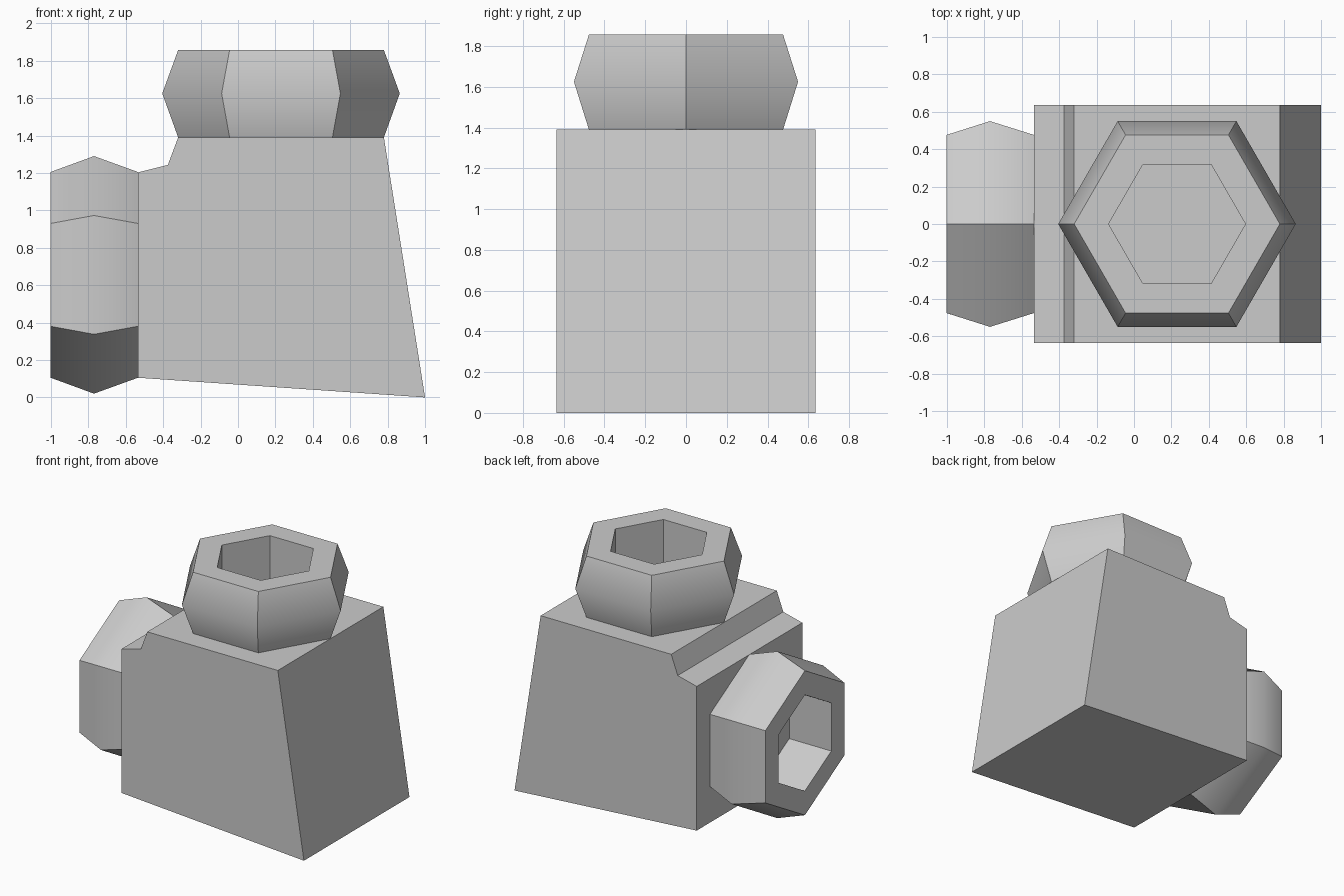
import bpy, bmesh, math
from mathutils import Matrix

if "Cube" in bpy.data.objects:
    bpy.data.objects.remove(bpy.data.objects["Cube"])


def make_object(name, bm, matrix=None):
    bmesh.ops.recalc_face_normals(bm, faces=bm.faces[:])
    mesh = bpy.data.meshes.new(name)
    bm.to_mesh(mesh)
    bm.free()
    obj = bpy.data.objects.new(name, mesh)
    if matrix is not None:
        obj.matrix_world = matrix
    bpy.context.collection.objects.link(obj)
    return obj


def hex_socket(name, matrix):
    """Hexagonal collar bulging at mid height, with a blind hexagonal hole."""
    bm = bmesh.new()
    rings = []
    # (radius, height) from the base, over the rim, down into the hole
    for r, h in [(0.55, 0), (0.635, 0.235), (0.55, 0.467), (0.366, 0.467), (0.366, 0.113)]:
        rings.append([bm.verts.new((r * math.cos(i * math.pi / 3),
                                    r * math.sin(i * math.pi / 3), h)) for i in range(6)])
    for a, b in zip(rings, rings[1:]):
        for i in range(6):
            j = (i + 1) % 6
            bm.faces.new((a[i], a[j], b[j], b[i]))
    bm.faces.new(rings[-1])
    bm.faces.new(rings[0][::-1])
    obj = make_object(name, bm, matrix)
    # smooth over the bulge, sharp at the six corners
    bpy.ops.object.select_all(action='DESELECT')
    obj.select_set(True)
    bpy.context.view_layer.objects.active = obj
    bpy.ops.object.shade_smooth_by_angle(angle=math.radians(42))
    return obj


# Elbow body: side profile extruded across y
profile = [(1.0, 0), (0.78, 1.39), (-0.32, 1.39), (-0.375, 1.243), (-0.535, 1.203), (-0.535, 0.105)]
bm = bmesh.new()
face = bm.faces.new([bm.verts.new((x, -0.635, z)) for x, z in profile])
ext = bmesh.ops.extrude_face_region(bm, geom=[face])
bmesh.ops.translate(bm, vec=(0, 1.27, 0),
                    verts=[g for g in ext["geom"] if isinstance(g, bmesh.types.BMVert)])
make_object("elbow_body", bm)

# Two identical sockets: one on top, one facing -x
hex_socket("top_socket", Matrix.Translation((0.23, 0, 1.39)))
hex_socket("side_socket", Matrix.Translation((-0.535, 0, 0.655)) @ Matrix.Rotation(-math.pi / 2, 4, 'Y'))
